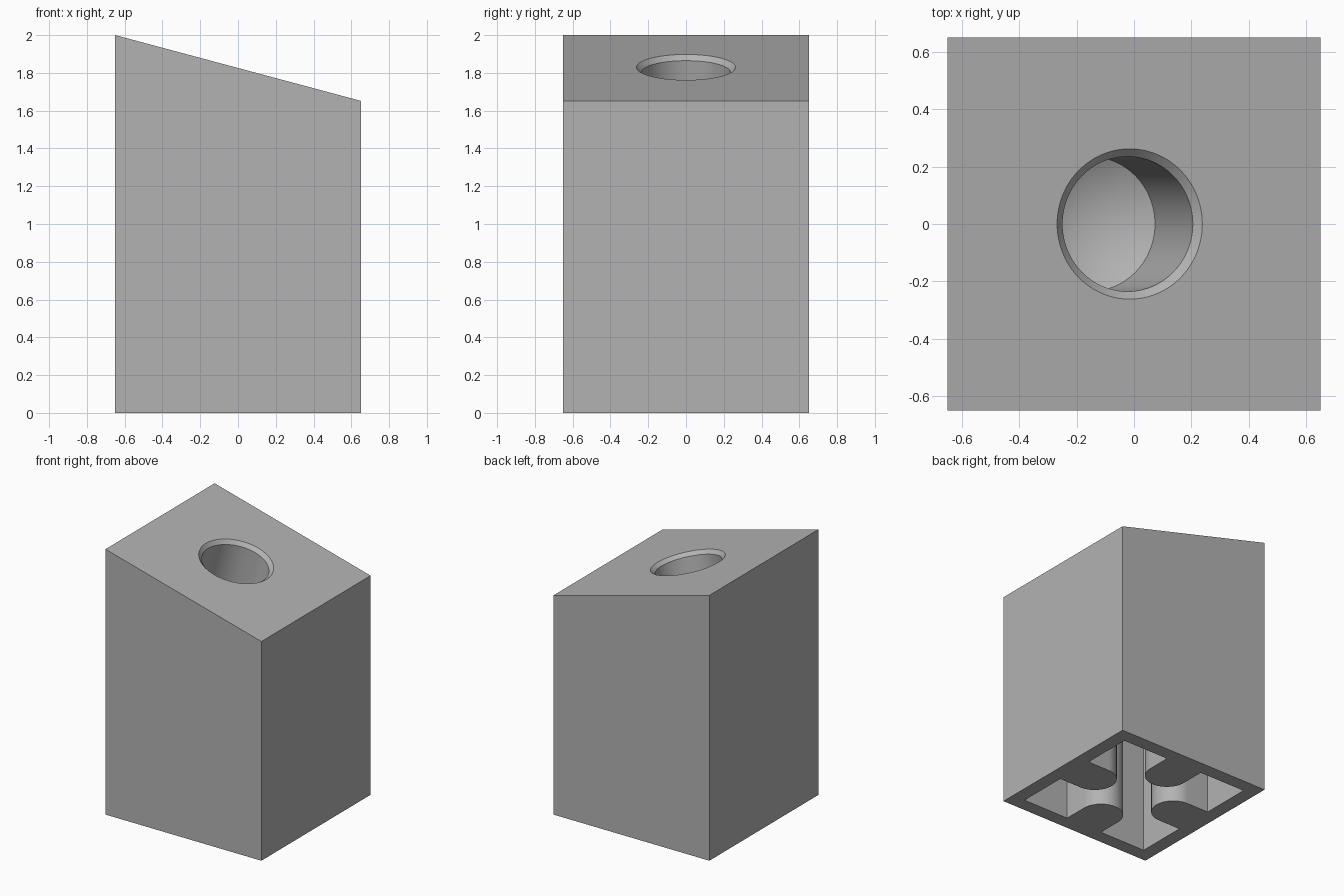
import bpy, bmesh, math
from mathutils import Matrix, Vector

if "Cube" in bpy.data.objects:
    bpy.data.objects.remove(bpy.data.objects["Cube"])

HALF, INNER = 0.65, 0.545          # outer and inner half widths
HIGH, LOW = 2.0, 1.652             # heights of the sloped top
TILT = math.atan((HIGH - LOW) / (2 * HALF))

grey = bpy.data.materials.new("light_grey")
grey.diffuse_color = (0.45, 0.45, 0.45, 1)
grey.use_nodes = True
grey.node_tree.nodes["Principled BSDF"].inputs["Base Color"].default_value = grey.diffuse_color


def make_object(name, bm):
    bmesh.ops.recalc_face_normals(bm, faces=bm.faces)
    mesh = bpy.data.meshes.new(name)
    bm.to_mesh(mesh)
    bm.free()
    mesh.materials.append(grey)
    ob = bpy.data.objects.new(name, mesh)
    bpy.context.collection.objects.link(ob)
    return ob


def prism(name, points, offset):
    bm = bmesh.new()
    face = bm.faces.new([bm.verts.new(p) for p in points])
    ext = bmesh.ops.extrude_face_region(bm, geom=[face])
    moved = [v for v in ext["geom"] if isinstance(v, bmesh.types.BMVert)]
    bmesh.ops.translate(bm, verts=moved, vec=offset)
    return make_object(name, bm)


# Solid block with sloped top
block = prism("sloped_block", [(-HALF, -HALF, 0), (HALF, -HALF, 0),
                               (HALF, -HALF, LOW), (-HALF, -HALF, HIGH)],
              (0, 2 * HALF, 0))

# Underside pocket: a square with a round-ended rib reaching in from each wall
RIB_R, RIB_C, POCKET_TOP = 0.155, 0.36, 1.0
side = [Vector((INNER, -INNER, -0.1)), Vector((INNER, -RIB_R, -0.1))]
for i in range(33):
    a = math.pi * i / 32
    side.append(Vector((RIB_C - RIB_R * math.sin(a), -RIB_R * math.cos(a), -0.1)))
side.append(Vector((INNER, RIB_R, -0.1)))
outline = [Matrix.Rotation(k * math.pi / 2, 3, 'Z') @ p for k in range(4) for p in side]
pocket = prism("pocket_cutter", outline, (0, 0, POCKET_TOP + 0.1))

# Chamfered blind bore with conical end, square to the slope
SEG = 96
bm = bmesh.new()
rings = []
for r, z in [(0.312, 0.05), (0.235, -0.027), (0.235, -0.537)]:
    rings.append([bm.verts.new((r * math.cos(2 * math.pi * i / SEG),
                                r * math.sin(2 * math.pi * i / SEG), z))
                  for i in range(SEG)])
tip = bm.verts.new((0, 0, -0.678))
bm.faces.new(rings[0])
for i in range(SEG):
    j = (i + 1) % SEG
    for a, b in zip(rings, rings[1:]):
        bm.faces.new([a[i], a[j], b[j], b[i]])
    bm.faces.new([rings[-1][i], rings[-1][j], tip])
hole_x = -0.015
hole_z = (HIGH + LOW) / 2 - hole_x * math.tan(TILT)
bm.transform(Matrix.Translation((hole_x, 0, hole_z)) @ Matrix.Rotation(TILT, 4, 'Y'))
bore = make_object("bore_cutter", bm)

# Cut the pocket and bore, then keep only the finished block
for cutter in (pocket, bore):
    cutter.hide_render = True
    mod = block.modifiers.new(cutter.name, 'BOOLEAN')
    mod.operation, mod.solver, mod.object = 'DIFFERENCE', 'EXACT', cutter
graph = bpy.context.evaluated_depsgraph_get()
result = bpy.data.meshes.new_from_object(block.evaluated_get(graph))
block.modifiers.clear()
block.data = result
for cutter in (pocket, bore):
    bpy.data.objects.remove(cutter)

bpy.ops.object.select_all(action='DESELECT')
block.select_set(True)
bpy.context.view_layer.objects.active = block
bpy.ops.object.shade_smooth_by_angle(angle=math.radians(25))
